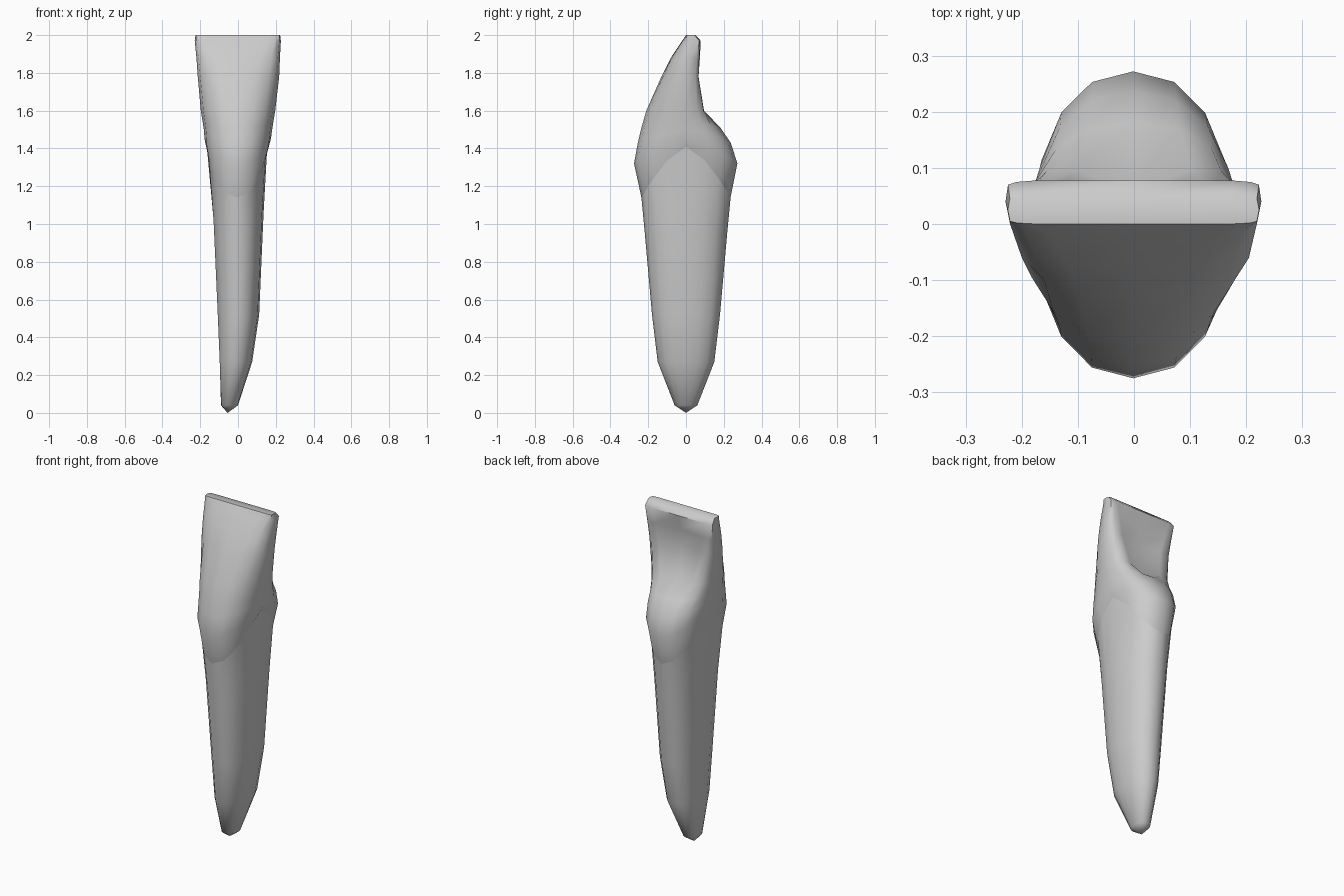
import bpy, bmesh, math

if "Cube" in bpy.data.objects:
    bpy.data.objects.remove(bpy.data.objects["Cube"])

N = 16  # points around each cross-section


def spow(v, p):
    return math.copysign(abs(v) ** p, v) if abs(v) > 1e-6 else 0.0


def ring(bm, z, xl, xr, yf, yb, yc=0.0, nf=2.2, nb=2.2, rise=0.0, dent=0.0, groove=0.0):
    """Closed cross-section; rise lifts the sides, dent hollows the back, groove the left side."""
    xc, w = (xl + xr) / 2, (xr - xl) / 2
    verts = []
    for i in range(N):
        a = 2 * math.pi * i / N
        s, c = math.sin(a), -math.cos(a)          # starts at the front centre
        n = nf if c < 0 else nb
        u, v = spow(s, 2 / n), spow(c, 2 / n)
        y = yc + v * ((yc - yf) if v < 0 else (yb - yc))
        if v > 0:
            y -= dent * max(0.0, 1 - abs(u) / 0.75)
        x = xc + u * w
        if u < -0.95 and abs(v) < 0.2:
            x += groove
        verts.append(bm.verts.new((x, y, z + rise * (1 - abs(v) ** 1.5))))
    return verts


def loft(bm, rings):
    for a, b in zip(rings, rings[1:]):
        for i in range(N):
            j = (i + 1) % N
            bm.faces.new((a[i], a[j], b[j], b[i]))


bm = bmesh.new()

# Root: blunt tip leaning left, widening up to the curved gum line
rings = [
    ring(bm, 0.04, -0.09, 0.0, -0.06, 0.06),
    ring(bm, 0.27, -0.103, 0.075, -0.15, 0.15, groove=0.008),
    ring(bm, 0.52, -0.115, 0.112, -0.18, 0.18, groove=0.014),
    ring(bm, 0.95, -0.139, 0.135, -0.218, 0.218, rise=0.1, groove=0.018),
    ring(bm, 1.14, -0.165, 0.155, -0.236, 0.236, rise=0.27),
]
gum = rings[-1]

# Crown: bulge at the neck, hollow back, flat chisel edge
rings += [
    ring(bm, 1.32, -0.177, 0.174, -0.275, 0.272, rise=0.13),
    ring(bm, 1.43, -0.181, 0.181, -0.255, 0.237, rise=0.07),
    ring(bm, 1.51, -0.187, 0.187, -0.236, 0.182, nb=2.3, rise=0.03),
    ring(bm, 1.60, -0.197, 0.197, -0.21, 0.12, -0.01, 2.2, 3.0, dent=0.06),
    ring(bm, 1.78, -0.213, 0.218, -0.13, 0.078, 0.0, 2.5, 4.0, dent=0.05),
    ring(bm, 1.88, -0.22, 0.222, -0.08, 0.076, 0.015, 3.0, 6.0, dent=0.025),
    ring(bm, 1.97, -0.229, 0.227, -0.02, 0.078, 0.04, 4.5, 8.0),
    ring(bm, 2.00, -0.225, 0.223, 0.0, 0.05, 0.025, 9.0, 9.0),
]
loft(bm, rings)
tip = bm.verts.new((-0.055, 0, 0.0))
for i in range(N):
    bm.faces.new((tip, rings[0][(i + 1) % N], rings[0][i]))
bm.faces.new(rings[-1])

# Crease along the gum line
for i in range(N):
    e = bm.edges.get((gum[i], gum[(i + 1) % N]))
    e.smooth = False
bmesh.ops.recalc_face_normals(bm, faces=bm.faces)
for f in bm.faces:
    f.smooth = True
rings[-1][0].link_faces
for e in bm.edges:
    if len(e.link_faces) == 2 and e.calc_face_angle() > math.radians(50):
        e.smooth = False

mesh = bpy.data.meshes.new("incisor_tooth")
bm.to_mesh(mesh)
bm.free()
tooth = bpy.data.objects.new("incisor_tooth", mesh)
bpy.context.collection.objects.link(tooth)
